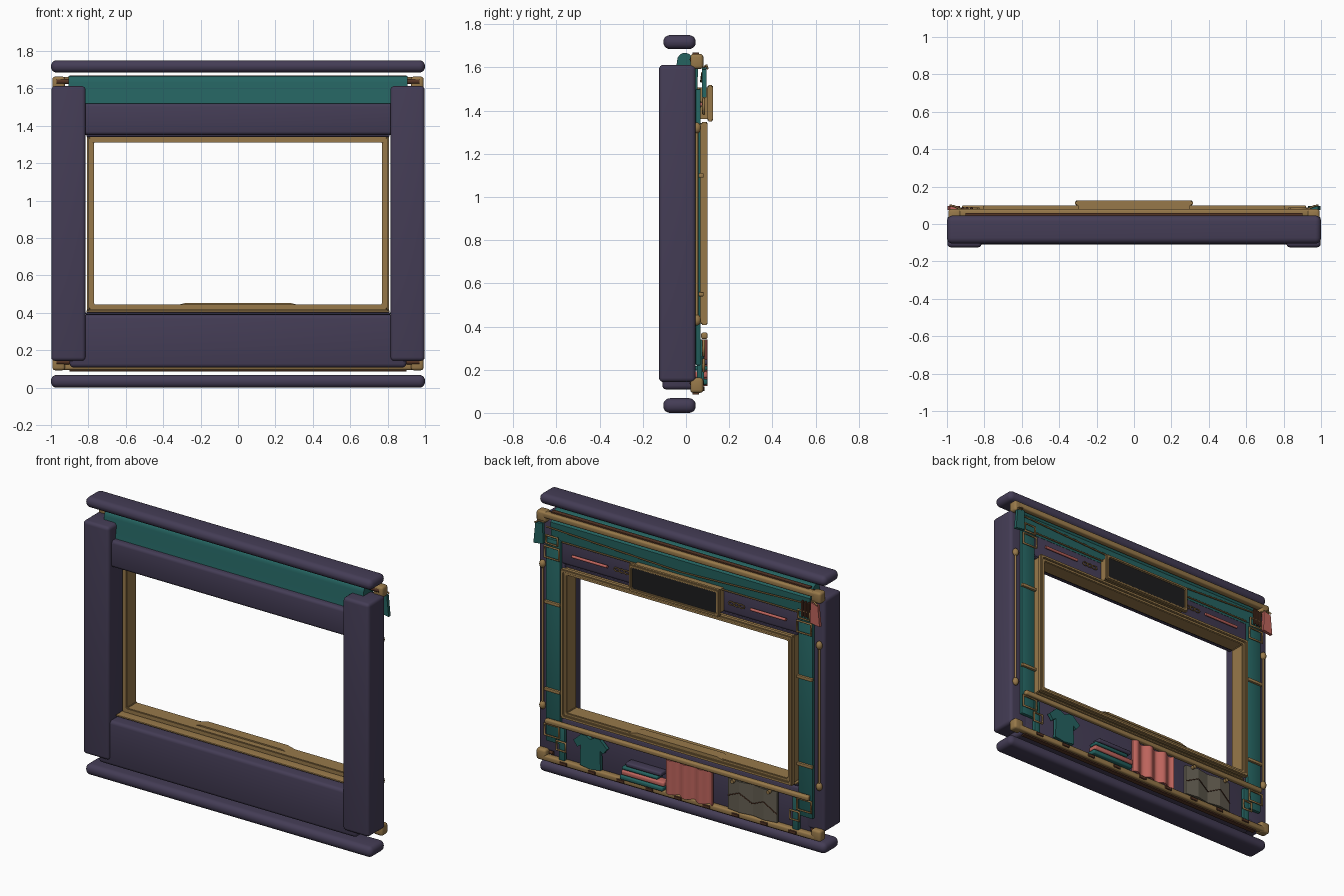
import bpy, bmesh, math
from mathutils import Vector

if "Cube" in bpy.data.objects:
    bpy.data.objects.remove(bpy.data.objects["Cube"])

def mat(name, c):
    m = bpy.data.materials.new(name)
    m.diffuse_color = (*c, 1)
    m.use_nodes = True
    m.node_tree.nodes["Principled BSDF"].inputs["Base Color"].default_value = m.diffuse_color
    return m

PURPLE = mat("padded purple", (0.058, 0.046, 0.092))
TEAL = mat("teal cloth", (0.018, 0.125, 0.118))
GOLD = mat("brass", (0.31, 0.19, 0.068))
PINK = mat("coral cloth", (0.52, 0.13, 0.11))
BLACK = mat("black glass", (0.012, 0.012, 0.013))
GREY = mat("map paper", (0.13, 0.115, 0.085))
BROWN = mat("brown leather", (0.09, 0.035, 0.018))

def finish(name, bm, m, smooth=True):
    bmesh.ops.recalc_face_normals(bm, faces=bm.faces)
    me = bpy.data.meshes.new(name)
    bm.to_mesh(me)
    bm.free()
    ob = bpy.data.objects.new(name, me)
    bpy.context.collection.objects.link(ob)
    me.materials.append(m)
    if smooth:
        bpy.ops.object.select_all(action='DESELECT')
        ob.select_set(True)
        bpy.context.view_layer.objects.active = ob
        bpy.ops.object.shade_smooth_by_angle(angle=math.radians(35))
    return ob

def box(name, x, y, z, m, bevel=0.0, seg=3):
    """Box from (min, max) ranges; ranges may be reversed by mirroring."""
    bm = bmesh.new()
    bmesh.ops.create_cube(bm, size=1)
    for v in bm.verts:
        v.co = Vector([(r[0] + r[1]) / 2 + c * abs(r[1] - r[0]) for c, r in zip(v.co, (x, y, z))])
    if bevel:
        bmesh.ops.bevel(bm, geom=bm.edges[:], offset=bevel, segments=seg, profile=0.5, affect='EDGES')
    return finish(name, bm, m, bool(bevel))

def ring(name, x, z, w, y, m, bevel=0.004):
    """Rectangular frame with opening, facing y."""
    bm = bmesh.new()
    def loop(d, yy):
        return [bm.verts.new((a, yy, b)) for a, b in
                ((x[0] + d, z[0] + d), (x[1] - d, z[0] + d), (x[1] - d, z[1] - d), (x[0] + d, z[1] - d))]
    ls = [loop(0, y[0]), loop(0, y[1]), loop(w, y[1]), loop(w, y[0])]
    for k in range(4):
        a, b = ls[k], ls[(k + 1) % 4]
        for i in range(4):
            j = (i + 1) % 4
            bm.faces.new((a[i], a[j], b[j], b[i]))
    bmesh.ops.recalc_face_normals(bm, faces=bm.faces)
    if bevel:
        bmesh.ops.bevel(bm, geom=bm.edges[:], offset=bevel, segments=2, affect='EDGES')
    return finish(name, bm, m)

def prism(name, pts, a, b, m, axis='y'):
    """Extrude an outline along y (points are x,z) or along x (points are y,z)."""
    bm = bmesh.new()
    put = (lambda p, t: (p[0], t, p[1])) if axis == 'y' else (lambda p, t: (t, p[0], p[1]))
    f = [bm.verts.new(put(p, a)) for p in pts]
    g = [bm.verts.new(put(p, b)) for p in pts]
    bm.faces.new(f)
    bm.faces.new(g)
    for i in range(len(pts)):
        j = (i + 1) % len(pts)
        bm.faces.new((f[i], f[j], g[j], g[i]))
    return finish(name, bm, m)

def tube(name, pts, r, m, cyclic=False):
    cu = bpy.data.curves.new(name, 'CURVE')
    cu.dimensions = '3D'
    cu.bevel_depth, cu.bevel_resolution, cu.use_fill_caps = r, 2, True
    sp = cu.splines.new('POLY')
    sp.points.add(len(pts) - 1)
    for p, q in zip(sp.points, pts):
        p.co = (*q, 1)
    sp.use_cyclic_u = cyclic
    ob = bpy.data.objects.new(name, cu)
    bpy.context.collection.objects.link(ob)
    cu.materials.append(m)

# Padded front frame: pill bars, posts and panels
box("top_bar", (-1, 1), (-.105, .045), (1.685, 1.75), PURPLE, .031, 5)
box("bottom_bar", (-1, 1), (-.105, .045), (0, .068), PURPLE, .031, 5)
box("bottom_panel", (-.9, .9), (-.11, .045), (.108, .39), PURPLE, .02)
box("upper_panel", (-.84, .84), (-.095, .05), (1.352, 1.52), PURPLE, .018)
box("sill_strip", (-.815, .815), (-.04, .05), (.392, .402), PURPLE, .003)
box("sill_trim", (-.81, .81), (-.06, .06), (.403, .413), GOLD, .003)
box("lintel_trim", (-.81, .81), (-.05, .05), (1.341, 1.353), PURPLE, .003)
for s in (-1, 1):
    box("side_post", (s * .815, s * .998), (-.125, .045), (.143, 1.612), PURPLE, .02, 4)

# Rolled teal cloth along the top
roll = [(-.005 + .036 * math.cos(t), 1.632 + .036 * math.sin(t))
        for t in [math.radians(20 * i) for i in range(10)]]
prism("rolled_cloth", roll + [(-.05, 1.57), (-.06, 1.51), (.052, 1.49), (.056, 1.6)], -.905, .905, TEAL, 'x')

# Brass window sleeve with outer flange
ring("window_sleeve", (-.8, .8), (.415, 1.342), .03, (-.01, .09), GOLD)
ring("window_flange", (-.808, .808), (.408, 1.348), .02, (.07, .1), GOLD)
prism("sill_plate", [(-.33, .44), (.33, .44), (.28, .453), (-.28, .453)], .03, .095, GOLD)

# Brass rails across the back
box("top_rail", (-.96, .96), (.04, .08), (1.625, 1.66), GOLD, .01)
box("bottom_rail", (-.96, .96), (.04, .08), (.095, .13), GOLD, .01)
box("shelf_rail", (-.92, .92), (.07, .1), (.342, .372), GOLD, .009)
tube("top_cord", [(-.92, .075, 1.575), (0, .07, 1.535), (.92, .075, 1.575)], .005, GOLD)
tube("upper_cord", [(-.82, .065, 1.5), (.82, .065, 1.5)], .005, GOLD)
for z, n in ((1.665, "top"), (.09, "bottom")):
    box(n + "_rail_lip", (-.9, .9), (.03, .06), (z - .004, z + .004), BROWN)
for i in range(9):
    x = -.8 + i * .2
    box("rail_clip", (x - .025, x + .025), (.078, .086), (.102, .122), BROWN, .002, 1)

# Side hardware, mirrored
for s in (-1, 1):
    for z in (.125, 1.625):
        box("corner_cap", (s * .925, s * .992), (.02, .08), (z - .032, z + .038), GOLD, .014)
        tube("corner_spool", [(s * .9, .03, z + .012), (s * .97, .03, z + .012)], .014, BROWN)
    box("wide_strap", (s * .83, s * .93), (.045, .068), (.22, 1.5), TEAL, .005, 2)
    box("narrow_strap", (s * .795, s * .835), (.05, .075), (.11, .34), TEAL, .004, 2)
    # side rod with double-cone knobs
    tube("side_rod", [(s * .965, .05, .43), (s * .965, .05, 1.32)], .007, GOLD)
    for z in (.43, 1.32):
        bm = bmesh.new()
        bmesh.ops.create_uvsphere(bm, u_segments=12, v_segments=6, radius=.02)
        for v in bm.verts:
            v.co = Vector((v.co.x + s * .965, v.co.y + .05, v.co.z * 1.3 + z))
        finish("rod_knob", bm, GOLD)
    # buckles and strap keepers
    for x, z, w, h in ((.88, 1.42, .05, .035), (.88, 1.5, .04, .025), (.88, .3, .05, .035), (.815, .22, .032, .028)):
        tube("buckle", [(s * x + a * w, .082, z + b * h) for a, b in ((-1, -1), (1, -1), (1, 1), (-1, 1))],
             .007, GOLD, True)
    for z in (.55, 1.1):
        box("strap_keeper", (s * .825, s * .935), (.06, .082), (z - .01, z + .01), GOLD, .004, 2)
    # tool rod and chain links on the upper panel
    tube("coral_rod", [(s * .5, .068, 1.43), (s * .745, .068, 1.43)], .009, PINK)
    for k in range(3):
        cx = s * (.365 + .035 * k)
        tube("chain_link", [(cx + .02 * math.cos(t * math.pi / 5), .068, 1.43 + .011 * math.sin(t * math.pi / 5))
                            for t in range(10)], .004, GOLD, True)
    # hanging tag on a hook
    tube("tag_hook", [(s * .93, .08, 1.6), (s * .96, .095, 1.61), (s * .985, .1, 1.595)], .005, GOLD)
    c = TEAL if s > 0 else PINK
    prism("hanging_tag", [(s * .935, 1.6), (s * .985, 1.59), (s * .998, 1.46), (s * .93, 1.47)], .075, .095, c)
    if s < 0:
        for k in range(3):
            x = -.87 - .022 * k
            box("leather_strip", (x - .008, x + .008), (.075, .09), (1.49, 1.59), BROWN, .003, 1)

# Display with brass bezel
box("display_back", (-.3, .3), (.05, .112), (1.362, 1.508), GOLD)
ring("display_bezel", (-.315, .315), (1.35, 1.52), .02, (.1, .125), GOLD, .005)
box("display_glass", (-.298, .298), (.108, .118), (1.367, 1.503), BLACK)

# Shirt hung from the shelf rail
half = [(.03, .335), (.065, .335), (.118, .285), (.09, .25), (.068, .265), (.072, .14)]
shirt = [(.61 + x, z) for x, z in half] + [(.61 - x, z) for x, z in reversed(half)]
prism("hung_shirt", shirt[:6] + [(.61, .13)] + shirt[6:] + [(.61, .318)], .062, .084, TEAL)

# Folded clothes
for z, h, dx, m in ((.13, .028, 0, TEAL), (.162, .03, -.01, PINK), (.196, .022, .01, TEAL), (.222, .026, -.015, PURPLE)):
    w = .15 if z < .19 else .125
    box("folded_cloth", (.245 + dx - w, .245 + dx + w), (.04, .1), (z, z + h), m, .009)

# Wavy coral towel
N = 40
front = [(.08 - .32 * i / N, .085 + .014 * math.sin(i / N * math.tau * 3)) for i in range(N + 1)]
bm = bmesh.new()
rows = [[bm.verts.new((x, y + d, z)) for x, y in front]
        for d, z in ((0, .125), (0, .34), (-.015, .34), (-.015, .125))]
for k in range(4):
    a, b = rows[k], rows[(k + 1) % 4]
    for i in range(N):
        bm.faces.new((a[i], a[i + 1], b[i + 1], b[i]))
for i in (0, N):
    bm.faces.new([r[i] for r in rows])
finish("wavy_towel", bm, PINK)

# Creased map with pins and a drawn route
mp = [(-.345, .072), (-.43, .085), (-.515, .07), (-.6, .085), (-.685, .072)]
for (xa, ya), (xb, yb) in zip(mp, mp[1:]):
    bm = bmesh.new()
    vs = [bm.verts.new(p) for p in ((xa, ya, .135), (xb, yb, .135), (xb, yb, .33), (xa, ya, .33),
                                    (xa, .055, .135), (xb, .055, .135), (xb, .055, .33), (xa, .055, .33))]
    for q in ((0, 1, 2, 3), (4, 5, 6, 7), (0, 1, 5, 4), (2, 3, 7, 6), (1, 2, 6, 5), (0, 3, 7, 4)):
        bm.faces.new([vs[i] for i in q])
    finish("map_fold", bm, GREY, False)
tube("map_route", [(x, y + .003, z) for (x, y), z in zip(mp, (.22, .26, .21, .25, .19))], .003, BROWN)
for x in (-.39, -.64):
    tube("map_pin", [(x, .07, .325), (x, .1, .325)], .012, GOLD)
